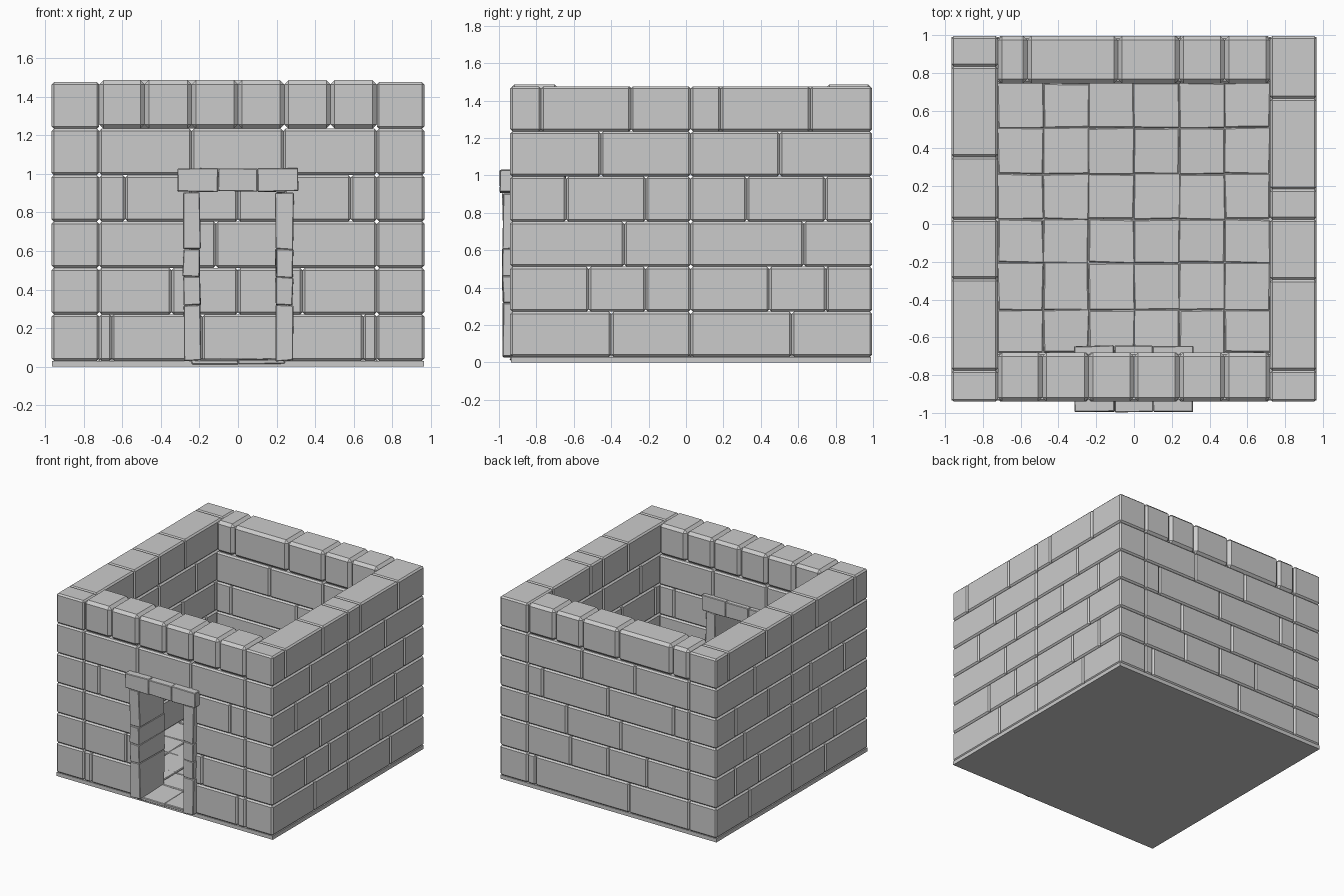
import bpy, bmesh, random
from mathutils import Matrix, Vector

random.seed(4)
if "Cube" in bpy.data.objects:
    bpy.data.objects.remove(bpy.data.objects["Cube"])

stone = bpy.data.materials.new("grey stone")
stone.use_nodes = True
stone.diffuse_color = (0.6, 0.6, 0.6, 1)
stone.node_tree.nodes["Principled BSDF"].inputs["Base Color"].default_value = (0.6, 0.6, 0.6, 1)

# Main limits of the room
OUT_X, IN_X = 0.967, 0.72
FRONT, FRONT_IN, BACK_IN, BACK = -0.94, -0.68, 0.745, 0.995
BASE, COURSE = 0.03, 0.241
DOOR = 0.24


def block(bm, lo, hi, bevel=0.012, jitter=0.0):
    """Chamfered box between two corners, optionally uneven."""
    lo, hi = Vector(lo), Vector(hi)
    mat = Matrix.Translation((lo + hi) / 2) @ Matrix.Diagonal((hi - lo).to_4d())
    verts = bmesh.ops.create_cube(bm, size=1, matrix=mat)["verts"]
    for v in verts:
        v.co += Vector([random.uniform(-jitter, jitter) for _ in range(3)])
    if bevel:
        edges = list({e for v in verts for e in v.link_edges})
        bmesh.ops.bevel(bm, geom=edges, offset=bevel, segments=1,
                        profile=0.5, affect='EDGES', clamp_overlap=True)


def finish(bm, name):
    mesh = bpy.data.meshes.new(name)
    bm.to_mesh(mesh)
    bm.free()
    mesh.materials.append(stone)
    obj = bpy.data.objects.new(name, mesh)
    bpy.context.collection.objects.link(obj)
    return obj


def wall(name, courses, axis, start, end, near, far, doorway=False, cap=0.0):
    """Stack courses of bricks; each course lists its joints along the axis."""
    bm = bmesh.new()
    for i, joints in enumerate(courses):
        z0 = BASE + i * COURSE
        top = i == len(courses) - 1
        z1 = z0 + COURSE + (cap if top else 0)
        cuts = sorted([start, *joints, end])
        for a, b in zip(cuts, cuts[1:]):
            if doorway and i < 4 and abs(a + b) < 2 * DOOR:
                continue
            lo, hi = ((a, near), (b, far)) if axis == 'x' else ((near, a), (far, b))
            block(bm, (*lo, z0), (*hi, z1), 0.022 if top and cap else 0.012)
    return finish(bm, name)


# Side walls run the full depth
side = [[-0.40, 0.025, 0.565], [-0.52, -0.215, 0.025, 0.445, 0.75],
        [-0.33, 0.025, 0.63], [-0.64, -0.215, 0.025, 0.325, 0.745],
        [-0.455, 0.025, 0.50]]
wall("left_wall", side + [[-0.775, -0.295, 0.025, 0.185, 0.665]],
     'y', FRONT, BACK, IN_X, OUT_X)
wall("right_wall", side + [[-0.775, -0.29, 0.025, 0.355, 0.835]],
     'y', FRONT, BACK, -OUT_X, -IN_X)

# Front and back walls fit between the side walls
wall("front_wall", [[-0.655, -DOOR, DOOR, 0.65], [-0.345, -DOOR, DOOR, 0.335],
                    [-DOOR, DOOR], [-0.585, -DOOR, DOOR, 0.585],
                    [-0.24, 0.235], [-0.485, -0.24, 0, 0.24, 0.48]],
     'x', -IN_X, IN_X, FRONT, FRONT_IN, doorway=True, cap=0.01)
wall("back_wall", [[-0.185, 0.65], [-0.345, 0, 0.335], [-0.115, 0.37],
                   [-0.585, 0, 0.585], [-0.24, 0.235],
                   [-0.565, -0.085, 0.24, 0.48]],
     'x', -IN_X, IN_X, BACK_IN, BACK, cap=0.01)

# Base slab
bm = bmesh.new()
block(bm, (-0.965, -0.935, 0), (0.965, 0.99, BASE), 0)
finish(bm, "base_slab")

# Uneven floor tiles, including the threshold
bm = bmesh.new()
rows = [FRONT, FRONT_IN, -0.455, -0.205, 0.025, 0.265, 0.51, BACK_IN]
for j, (y0, y1) in enumerate(zip(rows, rows[1:])):
    for i in range(-3, 3):
        if j == 0 and i not in (-1, 0):
            continue
        block(bm, (i * 0.24, y0, 0.012), ((i + 1) * 0.24, y1, 0.038), 0.005, 0.005)
finish(bm, "floor_tiles")

# Door jambs of rough stacked stones
levels = [BASE, 0.32, 0.465, 0.61, 0.905]
for name, x in (("left_jamb", 0.24), ("right_jamb", -0.24)):
    bm = bmesh.new()
    for z0, z1 in zip(levels, levels[1:]):
        block(bm, (x - 0.045, -0.98, z0), (x + 0.045, -0.655, z1), 0.004, 0.005)
    finish(bm, name)

# Lintel of three rough stones
bm = bmesh.new()
cuts = [-0.315, -0.105, 0.1, 0.315]
for a, b in zip(cuts, cuts[1:]):
    block(bm, (a, -0.994, 0.908), (b, -0.645, 1.03), 0.004, 0.004)
finish(bm, "lintel")
